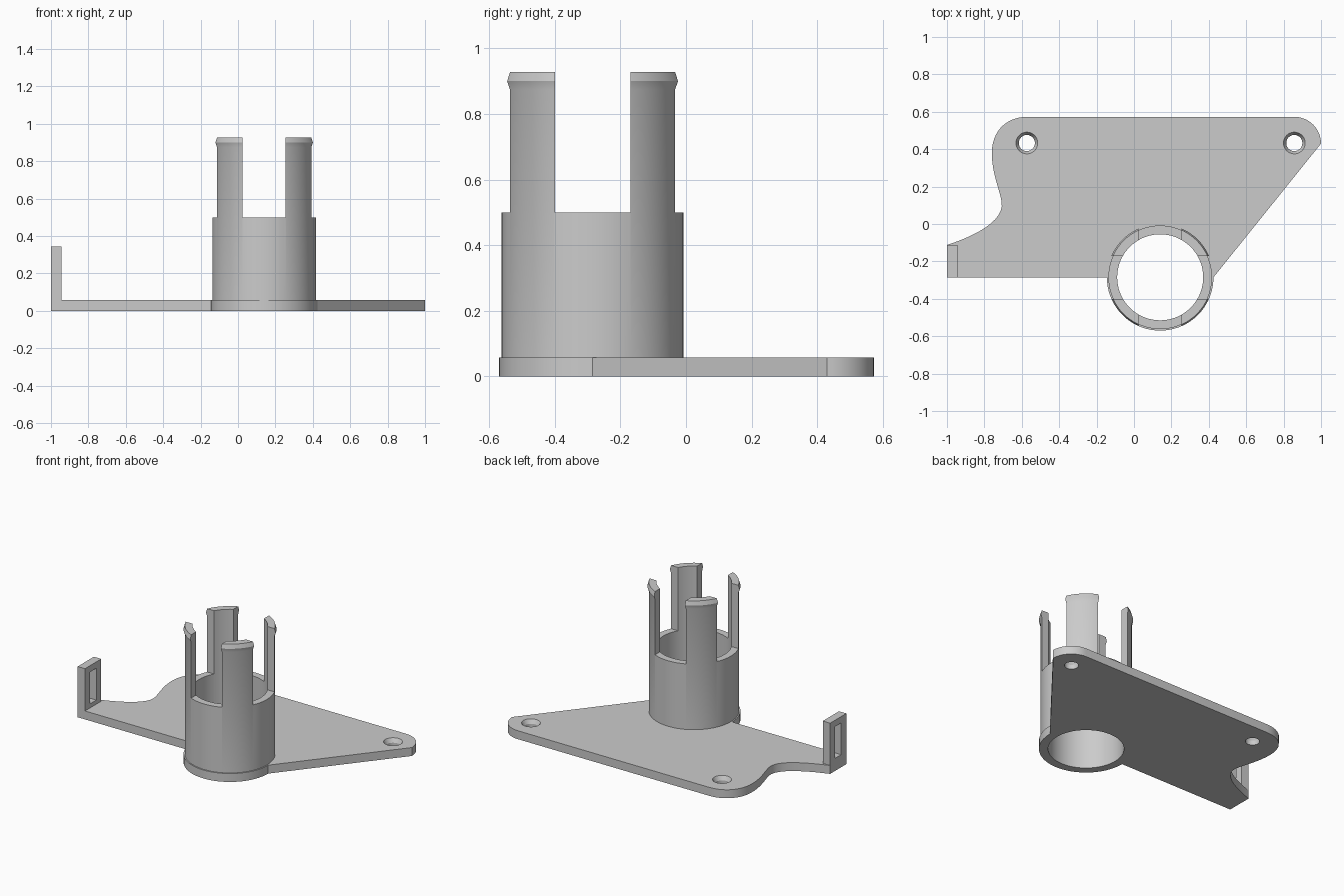
import bpy
import bmesh
from math import sin, cos, pi, radians
from mathutils import Matrix, Vector

cube = bpy.data.objects.get("Cube")
if cube:
    bpy.data.objects.remove(cube, do_unlink=True)

THICK = 0.057          # plate thickness
CX, CY = 0.14, -0.285  # socket axis
RING, TUBE, BORE = 0.285, 0.277, 0.23
SLOT, RIM, TOP = 0.23, 0.5, 0.928
HOLES = [(-0.573, 0.433), (0.857, 0.433)]

grey = bpy.data.materials.new("plain grey")
grey.use_nodes = True
grey.diffuse_color = (0.6, 0.6, 0.6, 1)
grey.node_tree.nodes["Principled BSDF"].inputs["Base Color"].default_value = (0.6, 0.6, 0.6, 1)


def finish(name, bm):
    bmesh.ops.recalc_face_normals(bm, faces=bm.faces)
    mesh = bpy.data.meshes.new(name)
    bm.to_mesh(mesh)
    bm.free()
    mesh.materials.append(grey)
    obj = bpy.data.objects.new(name, mesh)
    bpy.context.collection.objects.link(obj)
    return obj


def prism(name, outline, height):
    bm = bmesh.new()
    face = bm.faces.new([bm.verts.new((x, y, 0)) for x, y in outline])
    new = bmesh.ops.extrude_face_region(bm, geom=[face])["geom"]
    verts = [v for v in new if isinstance(v, bmesh.types.BMVert)]
    bmesh.ops.translate(bm, verts=verts, vec=(0, 0, height))
    return finish(name, bm)


def box(name, low, high):
    low, high = Vector(low), Vector(high)
    bm = bmesh.new()
    size = Matrix.Diagonal((high - low).to_4d())
    bmesh.ops.create_cube(bm, size=1, matrix=Matrix.Translation((low + high) / 2) @ size)
    return finish(name, bm)


def lathe(name, profile, centre, steps=72):
    """Spin a closed (radius, z) profile around a vertical axis."""
    bm = bmesh.new()
    rings = [[bm.verts.new((centre[0] + r * cos(2 * pi * i / steps),
                            centre[1] + r * sin(2 * pi * i / steps), z))
              for r, z in profile] for i in range(steps)]
    for i in range(steps):
        a, b = rings[i], rings[(i + 1) % steps]
        for j in range(len(profile)):
            k = (j + 1) % len(profile)
            bm.faces.new((a[j], b[j], b[k], a[k]))
    return finish(name, bm)


def plug(name, profile, centre, steps=48):
    """Solid cutter made of stacked circles, capped at both ends."""
    bm = bmesh.new()
    rings = [[bm.verts.new((centre[0] + r * cos(2 * pi * i / steps),
                            centre[1] + r * sin(2 * pi * i / steps), z))
              for i in range(steps)] for r, z in profile]
    for a, b in zip(rings, rings[1:]):
        for i in range(steps):
            k = (i + 1) % steps
            bm.faces.new((a[i], a[k], b[k], b[i]))
    bm.faces.new(rings[0])
    bm.faces.new(rings[-1])
    return finish(name, bm)


def cut(obj, cutter):
    cutter.hide_render = True
    mod = obj.modifiers.new("cut", "BOOLEAN")
    mod.operation, mod.solver, mod.object = "DIFFERENCE", "EXACT", cutter
    bpy.context.view_layer.objects.active = obj
    bpy.ops.object.modifier_apply(modifier=mod.name)
    bpy.data.objects.remove(cutter, do_unlink=True)


def smooth(obj):
    bpy.ops.object.select_all(action="DESELECT")
    obj.select_set(True)
    bpy.context.view_layer.objects.active = obj
    bpy.ops.object.shade_smooth_by_angle(angle=radians(25))


def arc(cx, cy, r, start, end, steps):
    return [(cx + r * cos(radians(start + (end - start) * i / steps)),
             cy + r * sin(radians(start + (end - start) * i / steps)))
            for i in range(steps + 1)]


def bezier(a, b, c, d, steps=12):
    pts = [Vector(p) for p in (a, b, c, d)]
    out = []
    for i in range(1, steps + 1):
        t = i / steps
        s = 1 - t
        p = pts[0] * s**3 + pts[1] * 3 * s * s * t + pts[2] * 3 * s * t * t + pts[3] * t**3
        out.append((p.x, p.y))
    return out


# Base plate: socket ring, slanted side, rounded corners and waisted arm
outline = arc(CX, CY, RING, -180, 0, 36)
outline += arc(0.857, 0.43, 0.143, 0, 90, 12)
outline += bezier((0.857, 0.573), (0.4, 0.573), (0, 0.573), (-0.57, 0.573), 1)
outline += bezier((-0.57, 0.573), (-0.69, 0.573), (-0.76, 0.49), (-0.76, 0.38))
outline += bezier((-0.76, 0.38), (-0.76, 0.27), (-0.72, 0.19), (-0.708, 0.12))
outline += bezier((-0.708, 0.12), (-0.69, 0.02), (-0.84, -0.06), (-1, -0.112))
outline += [(-1, CY)]
plate = prism("base_plate", outline, THICK)
cut(plate, plug("bore_cutter", [(BORE, -0.1), (BORE, 0.1)], (CX, CY), 72))
for spot in HOLES:
    cut(plate, plug("screw_cutter", [(0.043, -0.1), (0.043, 0.03), (0.058, THICK), (0.058, 0.1)], spot))
smooth(plate)

# Socket tube with a snap lip, slotted crosswise into four prongs
socket = lathe("socket_with_prongs", [(BORE, THICK), (TUBE, THICK), (TUBE, 0.875),
                                      (RING, 0.9), (TUBE, TOP), (BORE, TOP)], (CX, CY))
half = SLOT / 2
cut(socket, box("slot_cutter", (CX - half, CY - 1, RIM), (CX + half, CY + 1, 1.2)))
cut(socket, box("slot_cutter", (CX - 1, CY - half, RIM), (CX + 1, CY + half, 1.2)))
smooth(socket)

# Upright end tab with a strap window
tab = box("end_tab", (-1, CY, THICK), (-0.945, -0.112, 0.343))
cut(tab, box("window_cutter", (-1.1, -0.23, 0.085), (-0.8, -0.165, 0.3)))
